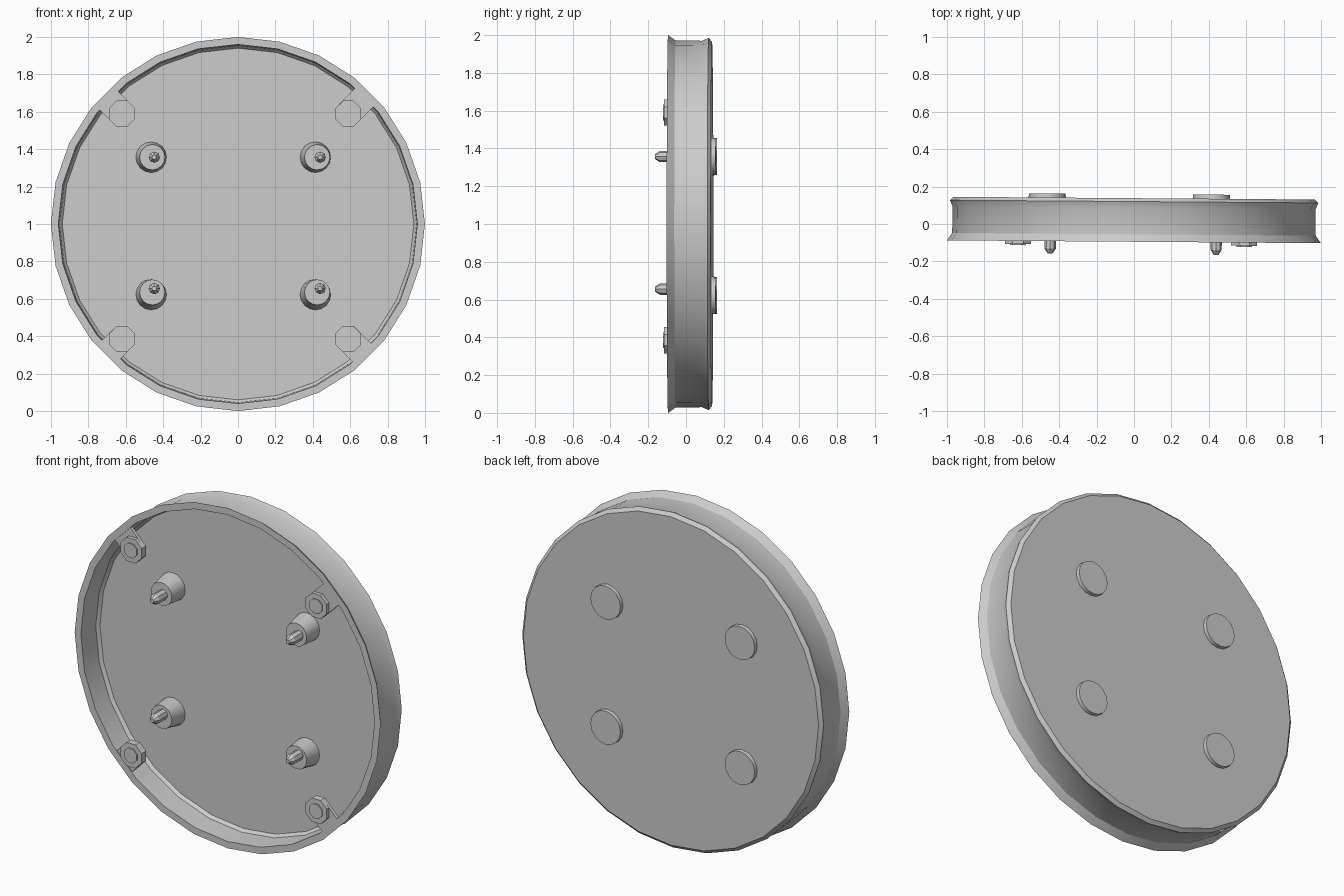
import bpy, bmesh, math
from mathutils import Matrix, Vector

if "Cube" in bpy.data.objects:
    bpy.data.objects.remove(bpy.data.objects["Cube"])

grey = bpy.data.materials.new("plain_grey")
grey.use_nodes = True
colour = (0.6, 0.6, 0.6, 1)
grey.diffuse_color = colour
grey.node_tree.nodes["Principled BSDF"].inputs["Base Color"].default_value = colour

# The whole cover leans very slightly about the vertical axis
LEAN = Matrix.Rotation(-0.0075, 4, "Z")


def finish(bm, name):
    bmesh.ops.recalc_face_normals(bm, faces=bm.faces)
    bm.transform(LEAN)
    mesh = bpy.data.meshes.new(name)
    bm.to_mesh(mesh)
    bm.free()
    mesh.materials.append(grey)
    obj = bpy.data.objects.new(name, mesh)
    bpy.context.collection.objects.link(obj)
    bpy.ops.object.select_all(action="DESELECT")
    obj.select_set(True)
    bpy.context.view_layer.objects.active = obj
    bpy.ops.object.shade_smooth_by_angle(angle=math.radians(30))


def lathe(name, profile, sides, start=(0, 1), end=None, turn=0):
    """Loft rings of (radius, y) from centre start to centre end, capped."""
    start = Vector(start)
    end = Vector(end) if end else start
    bm = bmesh.new()
    rings = []
    for step, (r, y) in enumerate(profile):
        c = start.lerp(end, step / (len(profile) - 1))
        angles = [turn + math.tau * i / sides for i in range(sides)]
        rings.append([bm.verts.new((c.x + r * math.cos(a), y, c.y + r * math.sin(a)))
                      for a in angles])
    for a, b in zip(rings, rings[1:]):
        for i in range(sides):
            j = (i + 1) % sides
            bm.faces.new((a[i], a[j], b[j], b[i]))
    bm.faces.new(rings[0])
    bm.faces.new(rings[-1])
    finish(bm, name)


# Dished cover: floor, inner wall, front rim, grooved outside, back plate
lathe("round_cover", [(0.94, 0.053), (0.955, 0.035), (0.96, -0.095), (1.0, -0.095),
                      (0.972, -0.055), (0.97, 0.085), (0.985, 0.12),
                      (0.965, 0.138)], 28)

# Four fasteners: back head, tapered boss skewed towards its pin, pointed pin
for side, x, pin_x in (("right", -0.465, -0.447), ("left", 0.413, 0.44)):
    for level, z, pin_z in (("upper", 1.357, 1.357), ("lower", 0.622, 0.655)):
        tag = level + "_" + side
        base, tip = Vector((x, z)), Vector((pin_x, pin_z))
        lathe(tag + "_back_head", [(0.1, 0.13), (0.098, 0.16)], 16, base)
        lathe(tag + "_boss", [(0.083, 0.06), (0.068, -0.06)], 16, base,
              base.lerp(tip, 0.4))
        lathe(tag + "_pin", [(0.03, -0.05), (0.03, -0.135), (0.012, -0.162)], 8, tip)

# Four corner tabs reaching in from the rim, each with a stepped nut
for side, x in (("right", -0.62), ("left", 0.59)):
    for level, z in (("upper", 1.59), ("lower", 0.385)):
        tag = level + "_" + side
        lathe(tag + "_nut", [(0.075, -0.07), (0.075, -0.112), (0.045, -0.112),
                             (0.045, -0.118)], 8, (x, z), turn=math.pi / 8)
        outward = Vector((math.copysign(1, x), 0, math.copysign(1, z - 1))).normalized()
        reach = 0.96 - math.hypot(x, z - 1)
        centre = Vector((x, -0.08, z)) + outward * reach / 2
        spin = math.atan2(-outward.z, outward.x)
        bm = bmesh.new()
        bmesh.ops.create_cube(bm, size=1, matrix=Matrix.Translation(centre)
                              @ Matrix.Rotation(spin, 4, "Y")
                              @ Matrix.Diagonal((reach, 0.02, 0.14, 1)))
        finish(bm, tag + "_tab")
